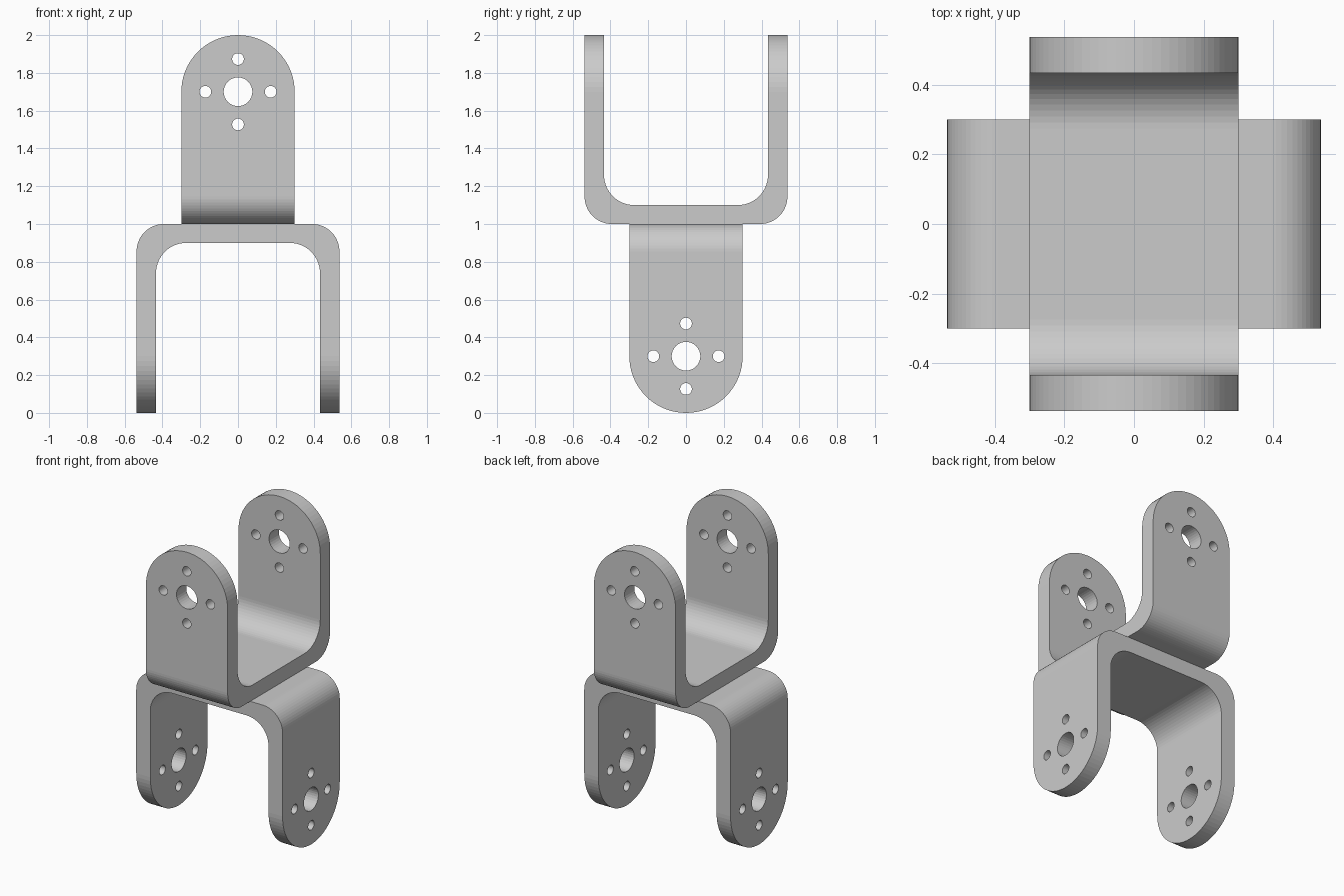
import bpy, bmesh
from math import sin, cos, pi
from mathutils import Matrix, Vector

if "Cube" in bpy.data.objects:
    bpy.data.objects.remove(bpy.data.objects["Cube"])

OUT, INN, THICK = 0.537, 0.434, 0.1   # outer / inner half spans, web thickness
R_OUT, R_IN = 0.145, 0.16             # bend radii
EAR = 0.3                             # ear radius, half width, pivot height


def arc(cx, cz, r, a0, a1, n):
    return [(cx + r * cos(a0 + (a1 - a0) * i / n),
             cz + r * sin(a0 + (a1 - a0) * i / n)) for i in range(n + 1)]


def prism(name, pts, start, vec):
    """Extrude a closed loop of points by a vector."""
    bm = bmesh.new()
    face = bm.faces.new([bm.verts.new(start(p)) for p in pts])
    ext = bmesh.ops.extrude_face_region(bm, geom=[face])
    verts = [v for v in ext["geom"] if isinstance(v, bmesh.types.BMVert)]
    bmesh.ops.translate(bm, verts=verts, vec=Vector(vec))
    bmesh.ops.recalc_face_normals(bm, faces=bm.faces)
    mesh = bpy.data.meshes.new(name)
    bm.to_mesh(mesh)
    bm.free()
    ob = bpy.data.objects.new(name, mesh)
    bpy.context.collection.objects.link(ob)
    return ob


def boolean(ob, cutter, operation):
    mod = ob.modifiers.new("cut", "BOOLEAN")
    mod.operation, mod.solver, mod.object = operation, "EXACT", cutter
    bpy.context.view_layer.objects.active = ob
    bpy.ops.object.modifier_apply(modifier=mod.name)
    bpy.data.objects.remove(cutter)


def bracket(name):
    # U-shaped bent strip, legs down
    half_out = arc(OUT - R_OUT, 1 - R_OUT, R_OUT, 0, pi / 2, 14)
    half_in = arc(INN - R_IN, 1 - THICK - R_IN, R_IN, 0, pi / 2, 14)
    outer = [(OUT, -0.1)] + half_out
    inner = [(INN, -0.1)] + half_in
    outer += [(-x, z) for x, z in reversed(outer)]
    inner += [(-x, z) for x, z in reversed(inner)]
    ob = prism(name, outer + inner[::-1], lambda p: (p[0], -0.4, p[1]), (0, 0.8, 0))

    # Trim the strip to width and round the ears
    outline = [(EAR, 1.2), (-EAR, 1.2)] + arc(0, EAR, EAR, pi, 2 * pi, 36)
    side = lambda p: (-1, p[0], p[1])
    boolean(ob, prism("ear_outline", outline, side, (2, 0, 0)), "INTERSECT")

    # Pivot hole and four screw holes through both ears
    d = 0.173
    for y, z, r in ((0, 0, 0.076), (d, 0, 0.031), (-d, 0, 0.031), (0, d, 0.031), (0, -d, 0.031)):
        loop = arc(y, EAR + z, r, 0, 2 * pi, 32)[:-1]
        boolean(ob, prism("hole_cutter", loop, side, (2, 0, 0)), "DIFFERENCE")
    return ob


lower = bracket("lower_bracket")

# Upper bracket: the same part flipped over and turned a quarter
upper = lower.copy()
upper.data = lower.data.copy()
upper.name = "upper_bracket"
bpy.context.collection.objects.link(upper)
upper.data.transform(Matrix.Translation((0, 0, 2)) @ Matrix.Rotation(pi / 2, 4, "Z")
                     @ Matrix.Rotation(pi, 4, "X"))
